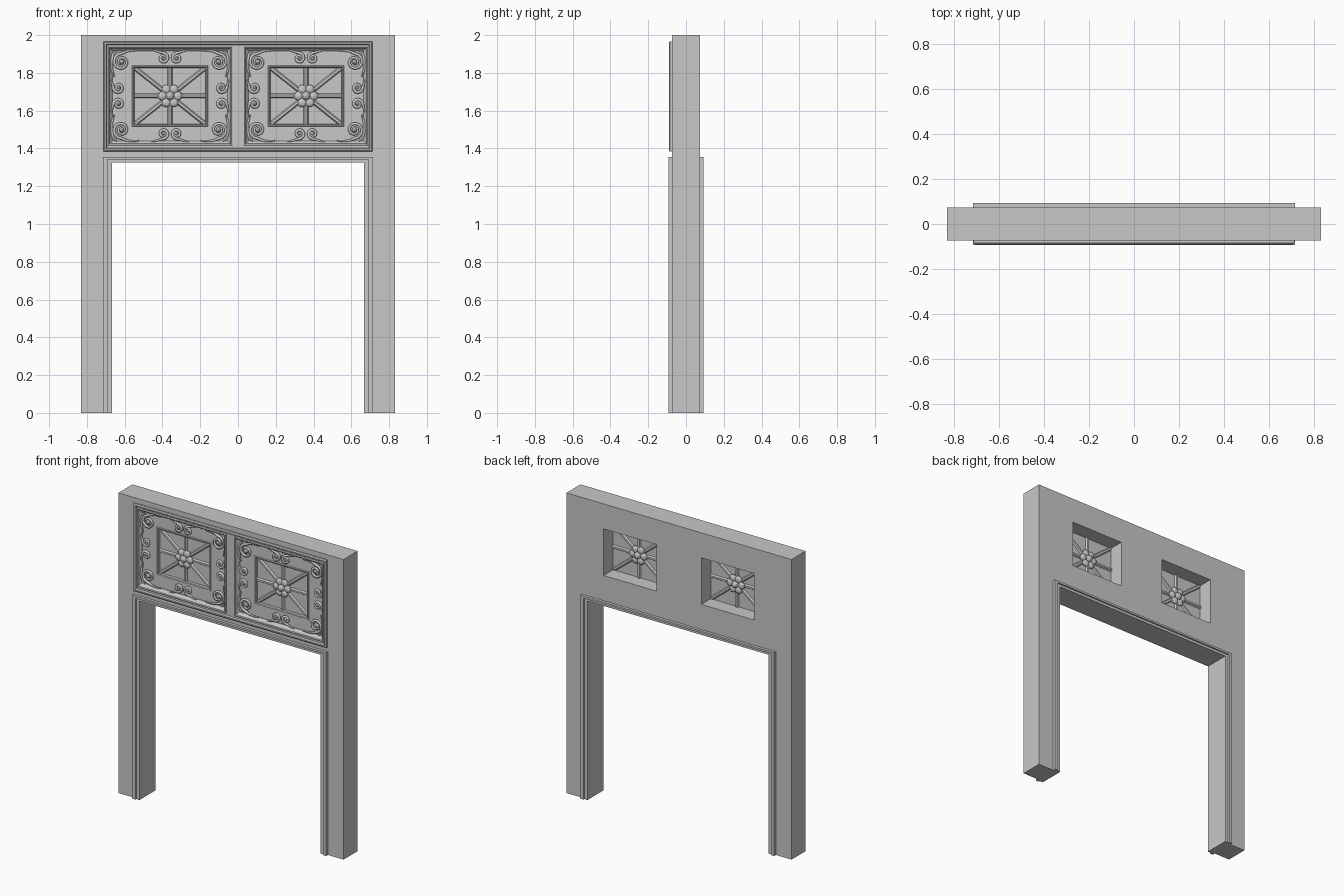
import bpy, bmesh, math
from mathutils import Matrix

if "Cube" in bpy.data.objects:
    bpy.data.objects.remove(bpy.data.objects["Cube"])

stone = bpy.data.materials.new("grey_stone")
stone.use_nodes = True
GREY = (0.58, 0.58, 0.58, 1)
stone.diffuse_color = GREY
stone.node_tree.nodes["Principled BSDF"].inputs["Base Color"].default_value = GREY

FRONT, BACK = -0.074, 0.074          # wall faces
RECESS = -0.056                      # floor of the carved panels
PANEL_Z, PANEL_X = 1.678, 0.36       # panel centres
PW, PH = 0.323, 0.257                # panel half size
WW, WH = 0.195, 0.155                # window half size


def finish(name, bm):
    bmesh.ops.recalc_face_normals(bm, faces=bm.faces)
    mesh = bpy.data.meshes.new(name)
    bm.to_mesh(mesh)
    bm.free()
    mesh.materials.append(stone)
    obj = bpy.data.objects.new(name, mesh)
    bpy.context.collection.objects.link(obj)
    return obj


def prism(name, outline, y0, y1):
    """Extrude an x-z outline along y."""
    bm = bmesh.new()
    face = bm.faces.new([bm.verts.new((x, y0, z)) for x, z in outline])
    new = bmesh.ops.extrude_face_region(bm, geom=[face])["geom"]
    verts = [v for v in new if isinstance(v, bmesh.types.BMVert)]
    bmesh.ops.translate(bm, verts=verts, vec=(0, y1 - y0, 0))
    return finish(name, bm)


def block(name, cx, cz, hw, hh, y0, y1):
    return prism(name, [(cx - hw, cz - hh), (cx + hw, cz - hh),
                        (cx + hw, cz + hh), (cx - hw, cz + hh)], y0, y1)


def portal(name, x_out, z_out, x_in, z_in, y0, y1):
    """Upside-down U shape around the doorway."""
    return prism(name, [(-x_out, 0), (-x_out, z_out), (x_out, z_out), (x_out, 0),
                        (x_in, 0), (x_in, z_in), (-x_in, z_in), (-x_in, 0)], y0, y1)


def moulding(name, cx, cz, hw, hh, profile):
    """Sweep a closed (inset, y) profile around a rectangle."""
    bm = bmesh.new()
    rings = [[bm.verts.new((cx + sx * (hw - d), y, cz + sz * (hh - d)))
              for sx, sz in ((-1, -1), (1, -1), (1, 1), (-1, 1))] for d, y in profile]
    for i, ring in enumerate(rings):
        nxt = rings[(i + 1) % len(rings)]
        for k in range(4):
            j = (k + 1) % 4
            bm.faces.new((ring[k], ring[j], nxt[j], nxt[k]))
    return finish(name, bm)


def cut(obj, cutters):
    for c in cutters:
        mod = obj.modifiers.new("cut", "BOOLEAN")
        mod.operation, mod.solver, mod.object = "DIFFERENCE", "EXACT", c
    dg = bpy.context.evaluated_depsgraph_get()
    mesh = bpy.data.meshes.new_from_object(obj.evaluated_get(dg))
    obj.modifiers.clear()
    obj.data = mesh


# Wall with doorway, raised header plate, carved recesses and windows
wall = portal("wall", 0.83, 2.0, 0.668, 1.325, FRONT, BACK)
plate = block("header_plate", 0, 1.675, 0.705, 0.285, -0.081, FRONT + 0.002)
recesses = [block("recess_cutter", s * PANEL_X, PANEL_Z, PW, PH, -0.2, RECESS) for s in (-1, 1)]
holes = [block("window_cutter", s * PANEL_X, PANEL_Z, WW, WH, -0.3, 0.3) for s in (-1, 1)]
cut(wall, recesses + holes)
cut(plate, recesses)
for c in recesses + holes:
    bpy.data.objects.remove(c)

# Header border
moulding("header_border", 0, 1.675, 0.712, 0.292,
         [(0, -0.07), (0, -0.084), (0.006, -0.09), (0.014, -0.09), (0.02, -0.08), (0.02, -0.07)])

# Stepped door trim on both faces
for side, s in (("front", 1), ("back", -1)):
    portal(side + "_trim_outer", 0.715, 1.355, 0.692, 1.342, s * -0.07, s * -0.093)
    portal(side + "_trim_inner", 0.692, 1.342, 0.668, 1.325, s * -0.07, s * -0.083)


def spiral(cx, cz, r, start, turn, tail):
    """Tail points followed by an inward spiral, as (x, z, thickness)."""
    pts = [(x, z, 0.45 + 0.4 * i / len(tail)) for i, (x, z) in enumerate(tail)]
    n = 22
    for i in range(n + 1):
        t = i / n
        a = start + turn * t * math.tau * 1.7
        rad = r * (1 - 0.85 * t)
        pts.append((cx + rad * math.cos(a), cz + rad * math.sin(a), 1 - 0.25 * t))
    return pts


# One quarter of the carved scrollwork, measured from the panel centre
quarter = [
    spiral(0.257, 0.18, 0.045, math.pi / 2, -1, [(0.165, 0.238), (0.2, 0.24), (0.23, 0.236)]),
    [(0.295, 0.1, 0.4), (0.308, 0.14, 0.8), (0.31, 0.185, 1), (0.3, 0.222, 0.8), (0.28, 0.24, 0.4)],
    spiral(0.036, 0.2, 0.027, math.pi / 2, 1, [(0.1, 0.243), (0.08, 0.24), (0.055, 0.232)]),
    spiral(0.273, 0.043, 0.027, 0, -1, [(0.31, 0.095), (0.31, 0.075), (0.304, 0.058)]),
]
knobs = [(0.257, 0.18, 0.014), (0.036, 0.2, 0.01), (0.273, 0.043, 0.01)]


def scrollwork(name, cx):
    curve = bpy.data.curves.new(name, "CURVE")
    curve.dimensions = "3D"
    curve.bevel_depth, curve.bevel_resolution = 0.009, 1
    curve.use_fill_caps = True
    bm = bmesh.new()
    for sx in (-1, 1):
        for sz in (-1, 1):
            for path in quarter:
                sp = curve.splines.new("POLY")
                sp.points.add(len(path) - 1)
                for p, (x, z, w) in zip(sp.points, path):
                    p.co = (cx + sx * x, RECESS - 0.006, PANEL_Z + sz * z, 1)
                    p.radius = w
            for x, z, r in knobs:
                bmesh.ops.create_icosphere(
                    bm, subdivisions=2, radius=r,
                    matrix=Matrix.Translation((cx + sx * x, RECESS - 0.006, PANEL_Z + sz * z)))
    temp = bpy.data.objects.new(name + "_path", curve)
    bpy.context.collection.objects.link(temp)
    dg = bpy.context.evaluated_depsgraph_get()
    mesh = bpy.data.meshes.new_from_object(temp.evaluated_get(dg))
    bm.from_mesh(mesh)
    bpy.data.objects.remove(temp)
    bpy.data.meshes.remove(mesh)
    return finish(name, bm)


def rosette(name, cx, y, side):
    """Six petals around a domed centre."""
    bm = bmesh.new()
    flat = Matrix.Diagonal((1, 0.6, 1, 1))
    for k in range(6):
        a = k * math.tau / 6
        pos = (cx + 0.04 * math.cos(a), y, PANEL_Z + 0.04 * math.sin(a))
        bmesh.ops.create_icosphere(bm, subdivisions=2, radius=0.025,
                                   matrix=Matrix.Translation(pos) @ flat)
    bmesh.ops.create_icosphere(bm, subdivisions=2, radius=0.024,
                               matrix=Matrix.Translation((cx, y + side * 0.006, PANEL_Z)))
    return finish(name, bm)


def bar(name, cx, angle, half):
    """Ridged bar through the window centre, showing on both sides."""
    bm = bmesh.new()
    section = [(-0.012, -0.038), (-0.006, -0.048), (0.006, -0.048),
               (0.012, -0.038), (0.012, -0.024), (0.006, -0.014), (-0.006, -0.014), (-0.012, -0.024)]
    face = bm.faces.new([bm.verts.new((-half, y, w)) for w, y in section])
    new = bmesh.ops.extrude_face_region(bm, geom=[face])["geom"]
    bmesh.ops.translate(bm, verts=[v for v in new if isinstance(v, bmesh.types.BMVert)],
                        vec=(2 * half, 0, 0))
    bm.transform(Matrix.Translation((cx, 0, PANEL_Z)) @ Matrix.Rotation(angle, 4, "Y"))
    return finish(name, bm)


# Carved panels
diagonal = math.atan2(WH, WW)
for label, s in (("right", -1), ("left", 1)):
    cx = s * PANEL_X
    moulding(label + "_panel_frame", cx, PANEL_Z, PW + 0.008, PH + 0.008,
             [(0, -0.07), (0, -0.084), (0.006, -0.087), (0.012, -0.084),
              (0.016, -0.07), (0.026, RECESS - 0.004), (0.026, RECESS + 0.005), (0, RECESS + 0.005)])
    moulding(label + "_window_bead", cx, PANEL_Z, WW + 0.008, WH + 0.008,
             [(0, RECESS + 0.002), (0.004, RECESS - 0.005), (0.01, RECESS - 0.005),
              (0.014, RECESS), (0.014, -0.035), (0.006, -0.035)])
    block(label + "_window_sheet", cx, PANEL_Z, WW + 0.002, WH + 0.002, -0.037, -0.025)
    bar(label + "_level_bar", cx, 0, WW)
    bar(label + "_upright_bar", cx, math.pi / 2, WH)
    for i, d in enumerate((diagonal, -diagonal)):
        bar(f"{label}_diagonal_bar_{i + 1}", cx, d, math.hypot(WW, WH) - 0.012)
    rosette(label + "_front_rosette", cx, -0.05, -1)
    rosette(label + "_back_rosette", cx, -0.012, 1)
    scrollwork(label + "_scrollwork", cx)
